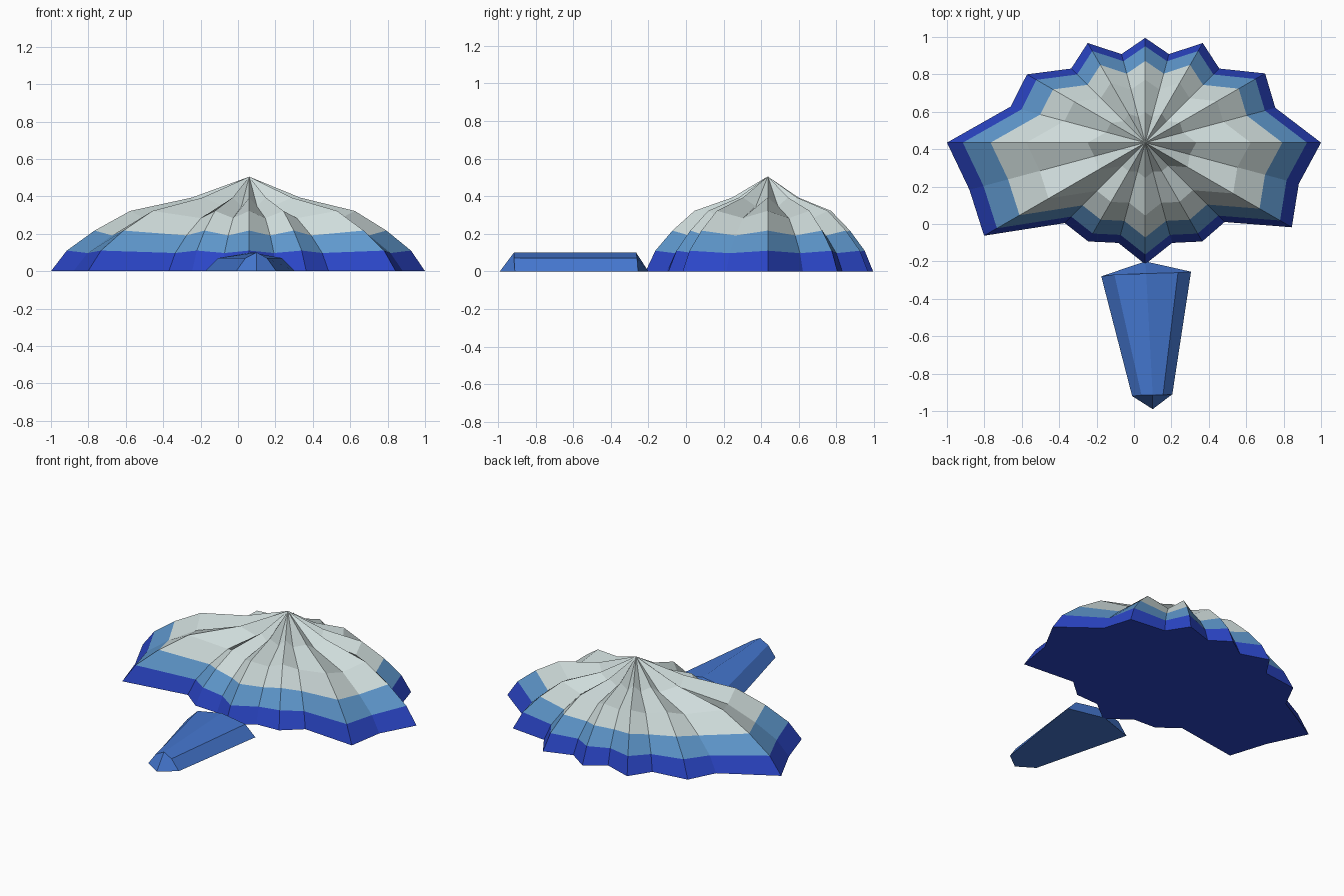
import bpy, bmesh, math

if "Cube" in bpy.data.objects:
    bpy.data.objects.remove(bpy.data.objects["Cube"])


def material(name, srgb):
    m = bpy.data.materials.new(name)
    lin = [((c / 255 + 0.055) / 1.055) ** 2.4 for c in srgb]
    m.diffuse_color = (*lin, 1)
    m.use_nodes = True
    m.node_tree.nodes["Principled BSDF"].inputs["Base Color"].default_value = m.diffuse_color
    return m


def finish(bm, name, mats):
    bmesh.ops.recalc_face_normals(bm, faces=bm.faces[:])
    me = bpy.data.meshes.new(name)
    bm.to_mesh(me)
    bm.free()
    for m in mats:
        me.materials.append(m)
    ob = bpy.data.objects.new(name, me)
    bpy.context.collection.objects.link(ob)
    return ob


def bridge(bm, a, b, mat=0):
    n = len(a)
    for i in range(n):
        j = (i + 1) % n
        bm.faces.new((a[i], a[j], b[j], b[i])).material_index = mat


deep = material("deep blue", (43, 70, 200))
sky = material("sky blue", (95, 152, 205))
pale = material("pale grey", (207, 220, 219))
stem_blue = material("stem blue", (68, 118, 206))

# Fluted shell: radius of each rib and groove, every 15 degrees from +x
radii = [0.94, 0.72, 0.74, 0.56, 0.615, 0.49, 0.56, 0.49, 0.615, 0.56, 0.73, 0.745,
         1.06, 0.973, 0.995, 0.608, 0.61, 0.555, 0.65, 0.555, 0.61, 0.6, 0.905, 0.85]
# Rings from rim to crown: radius factor, height, material of the band above
rings = [(1.0, 0.0, 0), (0.92, 0.11, 1), (0.78, 0.217, 2), (0.6, 0.322, 2), (0.29, 0.393, 2)]
cx, cy = 0.06, 0.435
bm = bmesh.new()
loops = []
for f, z, _ in rings:
    loop = []
    for i, r in enumerate(radii):
        a = math.radians(15 * i)
        groove = 0.88 if i % 2 else 1.0
        loop.append(bm.verts.new((cx + f * r * math.cos(a), cy + f * r * math.sin(a), z * groove)))
    loops.append(loop)
for k in range(len(rings) - 1):
    bridge(bm, loops[k], loops[k + 1], rings[k][2])
peak = bm.verts.new((cx, cy, 0.505))
for i in range(24):
    bm.faces.new((loops[-1][i], loops[-1][(i + 1) % 24], peak)).material_index = 2
bm.faces.new(loops[0])
finish(bm, "fluted_shell", [deep, sky, pale])

# Tapered stem with sloped sides and a low ridge along the top
base = [(-0.175, -0.28), (0.06, -0.2), (0.305, -0.255), (0.205, -0.91), (0.1, -0.99), (-0.01, -0.92)]
upper = [(-0.105, -0.27, 0.07), (0.065, -0.265, 0.1), (0.235, -0.26, 0.07),
         (0.155, -0.915, 0.07), (0.1, -0.915, 0.1), (0.04, -0.915, 0.07)]
bm = bmesh.new()
low = [bm.verts.new((x, y, 0)) for x, y in base]
top = [bm.verts.new(p) for p in upper]
bridge(bm, low, top)
bm.faces.new(low)
bm.faces.new((top[0], top[1], top[4], top[5]))
bm.faces.new((top[1], top[2], top[3], top[4]))
finish(bm, "stem", [stem_blue])
